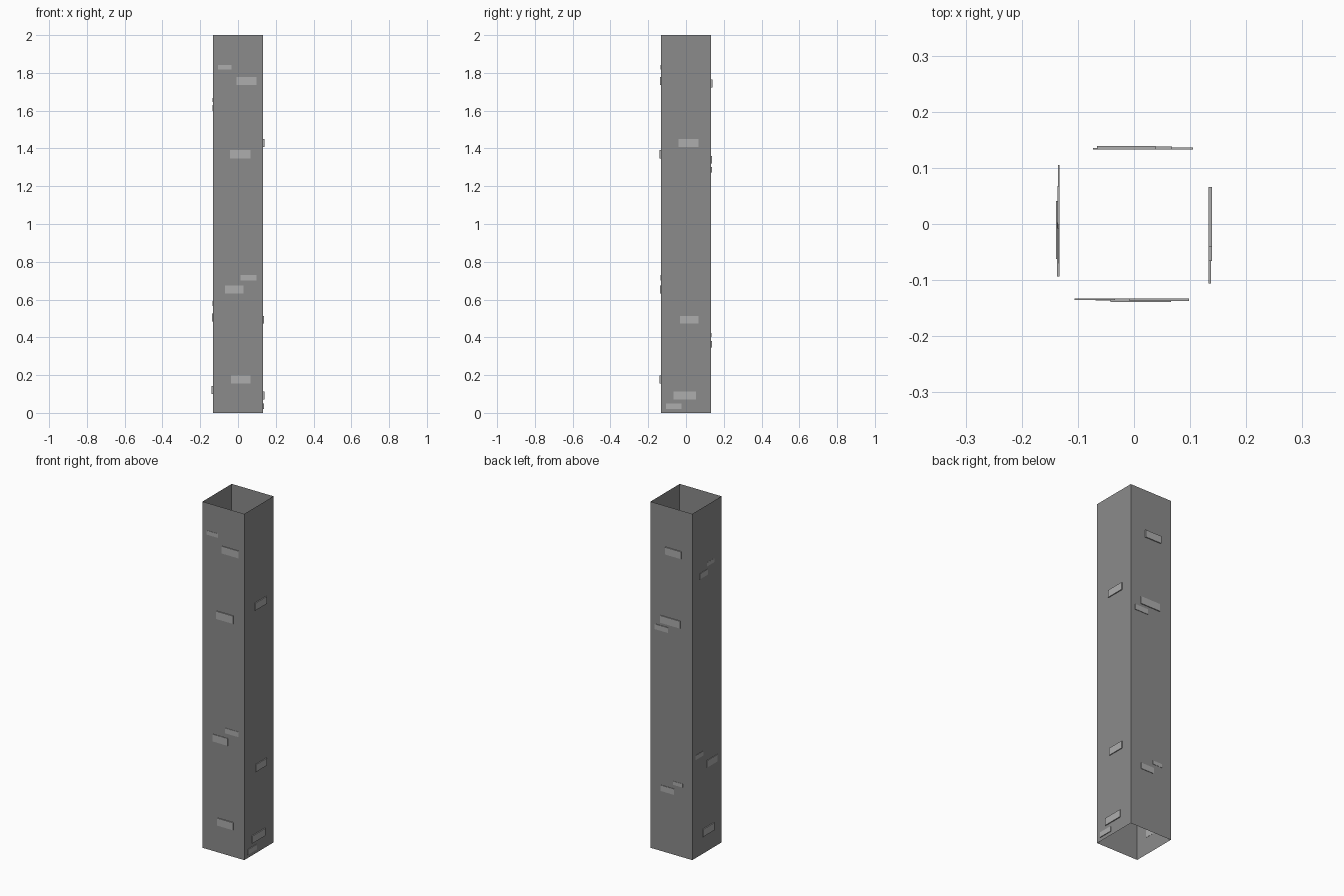
import bpy, bmesh
from mathutils import Matrix, Vector
from math import radians

if "Cube" in bpy.data.objects:
    bpy.data.objects.remove(bpy.data.objects["Cube"])

H = 0.1335   # half width of the shaft
TALL = 2.0


def grey(name, v):
    mat = bpy.data.materials.new(name)
    mat.diffuse_color = (v, v, v, 1)
    mat.use_nodes = True
    mat.node_tree.nodes["Principled BSDF"].inputs["Base Color"].default_value = mat.diffuse_color
    return mat


DARK = grey("dark_stone", 0.26)
LIGHT = grey("light_stone", 0.42)


def make_object(name, bm, mat):
    mesh = bpy.data.meshes.new(name)
    bm.to_mesh(mesh)
    bm.free()
    mesh.materials.append(mat)
    obj = bpy.data.objects.new(name, mesh)
    bpy.context.collection.objects.link(obj)
    return obj


# Hollow square shaft, open at top and bottom
bm = bmesh.new()
bmesh.ops.create_cube(bm, size=1)
bmesh.ops.delete(bm, geom=[f for f in bm.faces if abs(f.normal.z) > 0.5], context='FACES')
bmesh.ops.scale(bm, vec=(2 * H, 2 * H, TALL), verts=bm.verts)
bmesh.ops.translate(bm, vec=(0, 0, TALL / 2), verts=bm.verts)
make_object("pillar_shaft", bm, DARK)


# Raised brick on one side; u runs rightwards when facing that side
def brick(name, angle, u0, u1, z0, z1, depth):
    back = 0.001
    bm = bmesh.new()
    bmesh.ops.create_cube(bm, size=1)
    bmesh.ops.scale(bm, vec=(u1 - u0, depth + back, z1 - z0), verts=bm.verts)
    centre = Vector(((u0 + u1) / 2, -H - (depth - back) / 2, (z0 + z1) / 2))
    bmesh.ops.translate(bm, vec=centre, verts=bm.verts)
    bmesh.ops.transform(bm, matrix=Matrix.Rotation(radians(angle), 4, 'Z'), verts=bm.verts)
    make_object(name, bm, LIGHT)


SIDES = {
    "front": (0, [
        (-0.106, -0.034, 1.817, 1.841, 0.0015),
        (-0.008, 0.098, 1.735, 1.777, 0.004),
        (-0.042, 0.066, 1.348, 1.393, 0.0055),
        (0.013, 0.098, 0.701, 0.731, 0.002),
        (-0.069, 0.029, 0.633, 0.675, 0.003),
        (-0.037, 0.066, 0.156, 0.199, 0.0055)]),
    "right": (90, [
        (-0.040, 0.066, 1.407, 1.449, 0.0055),
        (-0.032, 0.066, 0.472, 0.514, 0.005),
        (-0.066, 0.053, 0.072, 0.114, 0.0055),
        (-0.106, -0.024, 0.021, 0.050, 0.004)]),
    "back": (180, [
        (-0.038, 0.066, 1.722, 1.764, 0.0055),
        (-0.068, 0.058, 1.319, 1.361, 0.005),
        (-0.105, -0.020, 1.272, 1.302, 0.003),
        (0.013, 0.073, 0.403, 0.424, 0.0015),
        (-0.066, 0.018, 0.347, 0.381, 0.003)]),
    "left": (270, [
        (-0.028, 0.052, 1.645, 1.667, 0.001),
        (-0.068, 0.008, 1.597, 1.629, 0.0025),
        (-0.105, -0.036, 0.567, 0.593, 0.002),
        (-0.003, 0.094, 0.485, 0.525, 0.0035),
        (-0.041, 0.062, 0.100, 0.143, 0.0055)]),
}
# The topmost left brick sits nearer the front edge
SIDES["left"][1][0] = (0.0, 0.07, 1.645, 1.667, 0.001)

for side, (angle, bricks) in SIDES.items():
    for i, spec in enumerate(bricks, 1):
        brick(f"{side}_brick_{i}", angle, *spec)
